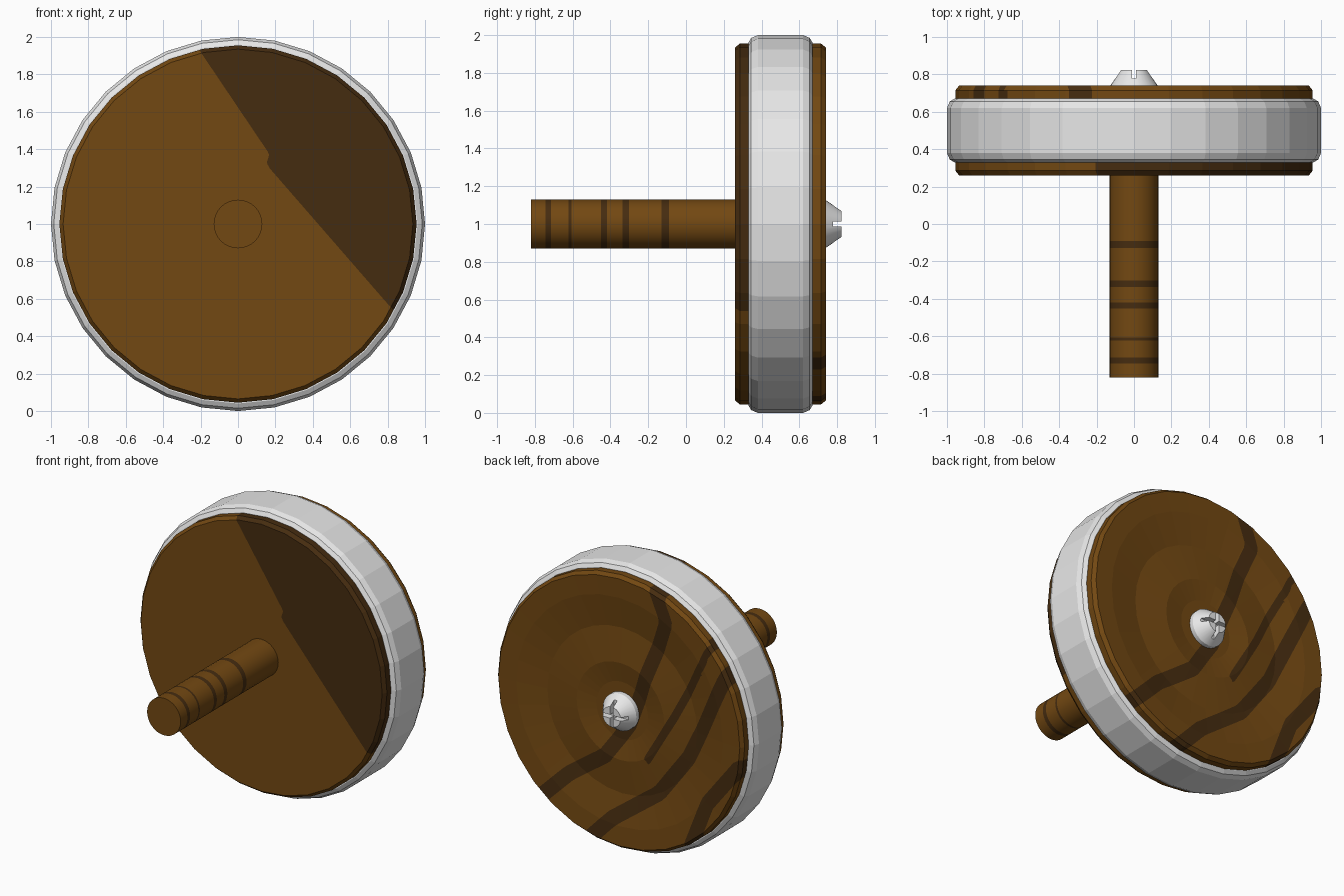
import bpy, bmesh, math
from mathutils import Vector

if "Cube" in bpy.data.objects:
    bpy.data.objects.remove(bpy.data.objects["Cube"])


def material(name, rgb):
    m = bpy.data.materials.new(name)
    m.diffuse_color = (*rgb, 1)
    m.use_nodes = True
    m.node_tree.nodes["Principled BSDF"].inputs["Base Color"].default_value = m.diffuse_color
    return m


WOOD = material("wood brown", (0.17, 0.065, 0.006))
GRAIN = material("dark wood grain", (0.06, 0.025, 0.005))
WHITE = material("off white", (0.8, 0.8, 0.8))


def lathe(profile, sides=32, sub=1, step=None):
    """Spin (radius, y) points round the wheel axis; sub and step refine flat facets."""
    pts = [profile[0]]
    for a, b in zip(profile, profile[1:]):
        k = max(1, round(math.dist(a, b) / step)) if step else 1
        pts += [(a[0] + (b[0] - a[0]) * i / k, a[1] + (b[1] - a[1]) * i / k) for i in range(1, k + 1)]
    corners = [Vector((math.sin(t), 0, math.cos(t)))
               for t in (2 * math.pi * i / sides for i in range(sides))]
    dirs = [corners[i].lerp(corners[(i + 1) % sides], j / sub)
            for i in range(sides) for j in range(sub)]
    bm = bmesh.new()
    rings = [[bm.verts.new(d * r + Vector((0, y, 1))) for d in dirs] for r, y in pts]
    n = len(dirs)
    for a, b in zip(rings, rings[1:]):
        for i in range(n):
            bm.faces.new((a[i], a[(i + 1) % n], b[(i + 1) % n], b[i]))
    bmesh.ops.remove_doubles(bm, verts=bm.verts, dist=1e-5)
    bmesh.ops.recalc_face_normals(bm, faces=bm.faces)
    return bm


def finish(bm, name, mats, smooth=False):
    me = bpy.data.meshes.new(name)
    bm.to_mesh(me)
    bm.free()
    ob = bpy.data.objects.new(name, me)
    bpy.context.collection.objects.link(ob)
    for m in mats:
        me.materials.append(m)
    bpy.ops.object.select_all(action='DESELECT')
    ob.select_set(True)
    bpy.context.view_layer.objects.active = ob
    if smooth:
        bpy.ops.object.shade_smooth_by_angle(angle=math.radians(30))
    return ob


# Grain outlines: one edge on the front, four wavy bands on the back (x, z from centre)
FRONT = [(-0.24, 1.0), (-0.2, 0.92), (0.13, 0.43), (0.17, 0.37), (0.15, 0.32), (0.82, -0.45), (0.87, -0.5)]
BACK = [
    (0.05, [(0.62, -0.76), (0.4, -0.54), (0.12, -0.34), (-0.06, -0.08), (-0.21, 0.33), (-0.36, 0.72), (-0.26, 0.97)]),
    (0.05, [(0.25, -0.96), (0.06, -0.76), (-0.29, -0.5), (-0.52, -0.19), (-0.62, 0.02), (-0.8, 0.41), (-0.88, 0.55)]),
    (0.028, [(-0.21, -0.28), (-0.41, 0.06), (-0.6, 0.43), (-0.72, 0.67)]),
    (0.05, [(-0.55, -0.8), (-0.68, -0.46), (-0.93, -0.14)]),
]


def segment_distance(p, a, b):
    a, b = Vector(a), Vector(b)
    t = max(0, min(1, (p - a).dot(b - a) / (b - a).length_squared))
    return (p - a.lerp(b, t)).length


def grain(co):
    """Negative inside dark grain."""
    p = Vector((co.x, co.z - 1))
    if co.y > 0.5:
        return min(segment_distance(p, a, b) - w for w, line in BACK for a, b in zip(line, line[1:]))
    for (x0, z0), (x1, z1) in zip(FRONT, FRONT[1:]):
        if z1 <= p.y <= z0:
            return x0 + (x1 - x0) * (z0 - p.y) / (z0 - z1) - p.x
    return 1.0


# Wooden disc with a shallow turned back, grain cut into its faces
bm = lathe([(0, 0.26), (0.935, 0.26), (0.955, 0.285), (0.955, 0.5), (0.955, 0.715), (0.935, 0.74),
            (0.8, 0.735), (0.58, 0.705), (0.34, 0.725), (0.2, 0.705), (0, 0.705)], 32, 3, 0.04)
value = {v: grain(v.co) for v in bm.verts}
faces, fresh = list(bm.faces), set()
for e in list(bm.edges):
    a, b = e.verts
    fa, fb = value[a], value[b]
    if fa * fb < 0:
        fresh.add(bmesh.utils.edge_split(e, a, fa / (fa - fb))[1])
for f in faces:
    cut = [v for v in f.verts if v in fresh]
    if len(cut) == 2:
        bmesh.utils.face_split(f, cut[0], cut[1])
for f in bm.faces:
    f.material_index = int(grain(f.calc_center_median()) < 0)
finish(bm, "wooden_disc", [WOOD, GRAIN])

# Tyre band round the disc
finish(lathe([(0.9, 0.33), (0.96, 0.33), (0.985, 0.345), (1, 0.38), (1, 0.62),
              (0.985, 0.655), (0.96, 0.67), (0.9, 0.67), (0.9, 0.33)]), "tyre", [WHITE])

# Axle stick with dark rings
RINGS = [(-0.73, 0.03), (-0.615, 0.016), (-0.435, 0.032), (-0.32, 0.034), (-0.11, 0.038)]
profile = [(0, -0.82), (0.13, -0.82)]
for y, w in RINGS:
    profile += [(0.13, y - w / 2), (0.13, y + w / 2)]
bm = lathe(profile + [(0.13, 0.27), (0, 0.27)])
for f in bm.faces:
    y = f.calc_center_median().y
    f.material_index = int(any(abs(y - c) < w / 2 for c, w in RINGS))
finish(bm, "axle", [WOOD, GRAIN], True)

# Screw head with a crossed slot
screw = finish(lathe([(0, 0.69), (0.13, 0.69), (0.13, 0.735), (0.07, 0.823), (0, 0.823)]),
               "screw_head", [WHITE], True)
for size in ((0.024, 0.1, 0.4), (0.4, 0.1, 0.024)):
    bpy.ops.mesh.primitive_cube_add(size=1, location=(0, 0.828, 1))
    cutter = bpy.context.object
    cutter.name, cutter.scale, cutter.hide_render = "slot_cutter", size, True
    mod = screw.modifiers.new("slot", 'BOOLEAN')
    mod.operation, mod.object, mod.solver = 'DIFFERENCE', cutter, 'EXACT'
    bpy.context.view_layer.objects.active = screw
    bpy.ops.object.modifier_apply(modifier=mod.name)
    bpy.data.objects.remove(cutter)
